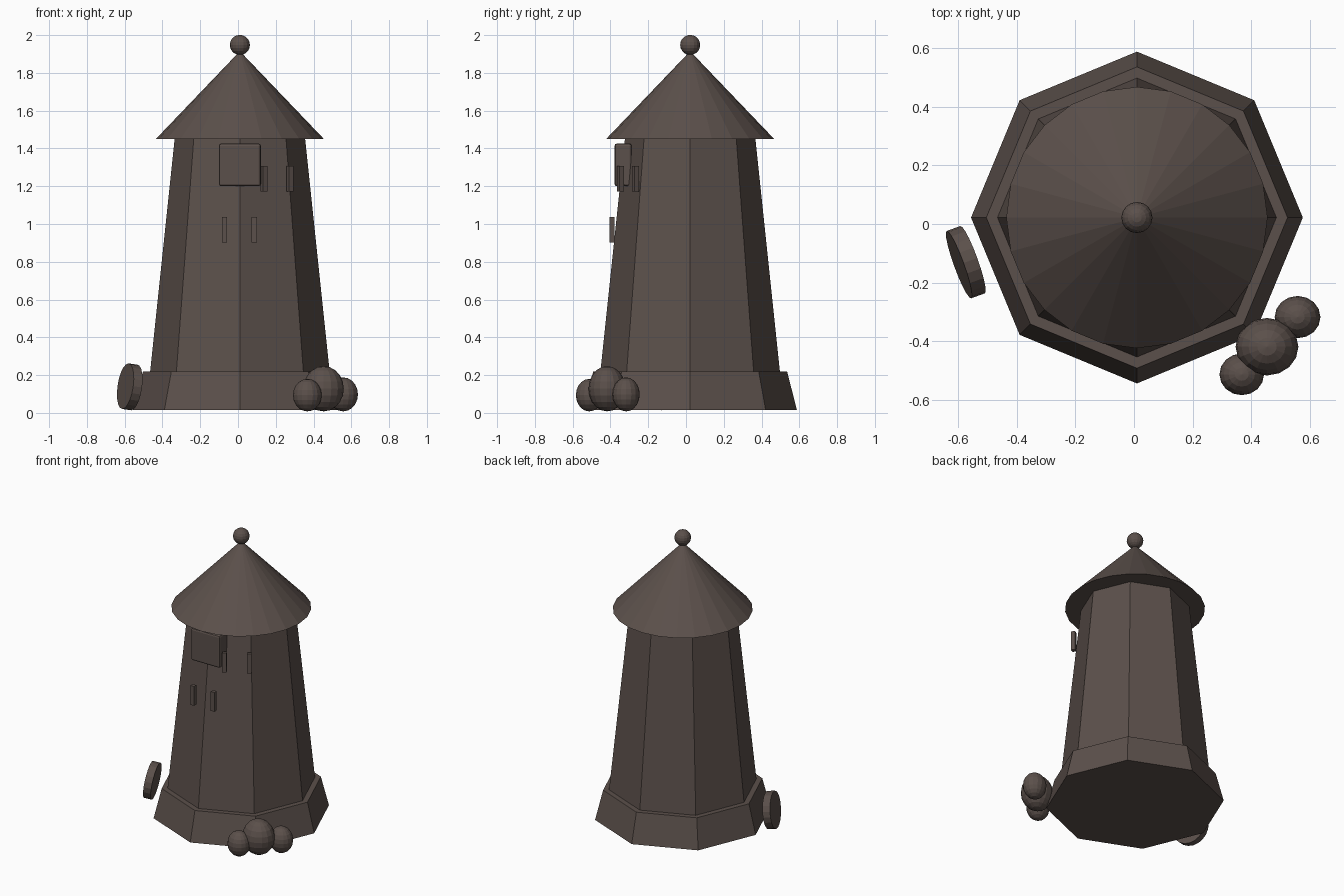
import bpy
from math import radians, cos, sin, pi

if "Cube" in bpy.data.objects:
    bpy.data.objects.remove(bpy.data.objects["Cube"])

CX, CY = 0.01, 0.022  # tower axis

mat = bpy.data.materials.new("dark_brown")
mat.diffuse_color = (0.105, 0.08, 0.07, 1)
mat.use_nodes = True
mat.node_tree.nodes["Principled BSDF"].inputs["Base Color"].default_value = mat.diffuse_color


def finish(name):
    ob = bpy.context.object
    ob.name = name
    ob.data.materials.append(mat)
    return ob


def frustum(name, sides, r1, r2, z1, z2):
    # vertices on the x axis
    bpy.ops.mesh.primitive_cone_add(vertices=sides, radius1=r1, radius2=r2, depth=z2 - z1,
                                    location=(CX, CY, (z1 + z2) / 2))
    return finish(name)


def box(name, loc, size, angle=0):
    bpy.ops.mesh.primitive_cube_add(size=1, location=loc, rotation=(0, 0, radians(angle)))
    ob = finish(name)
    ob.scale = size
    bpy.ops.object.transform_apply(location=False, rotation=False, scale=True)
    return ob


def ball(name, loc, radii, seg=16, rings=10):
    bpy.ops.mesh.primitive_uv_sphere_add(segments=seg, ring_count=rings, radius=1, location=loc)
    ob = finish(name)
    ob.scale = radii
    return ob


# octagonal tower, round roof and finial
frustum("tower_base", 8, 0.565, 0.513, 0.016, 0.22)
frustum("tower_body", 8, 0.475, 0.345, 0.22, 1.455)
frustum("roof", 24, 0.445, 0.0, 1.45, 1.915)
ball("roof_finial", (CX, CY, 1.948), (0.053,) * 3)

# front panel with softened edges
panel = box("front_panel", (CX, -0.333, 1.313), (0.222, 0.09, 0.226))
bev = panel.modifiers.new("soft_edges", 'BEVEL')
bev.width = 0.012
bev.segments = 2

# two pairs of thin upright bars, the second turned around the tower
pairs = [("front_bar", 0.007, -0.392, 0.97, 0), ("side_bar", 0.207, -0.307, 1.24, 30)]
for name, x, y, z, a in pairs:
    for side, s in (("left", -0.079), ("right", 0.079)):
        box(f"{name}_{side}", (x + s * cos(radians(a)), y + s * sin(radians(a)), z),
            (0.028, 0.026, 0.135), a)

# millstone leaning towards the wall
bpy.ops.mesh.primitive_cylinder_add(vertices=20, radius=0.122, depth=0.05,
                                    location=(-0.573, -0.13, 0.138),
                                    rotation=(0, pi / 2 + radians(8), radians(20)))
finish("leaning_disc")

# shrubs at the front right corner
ball("shrub_large", (0.453, -0.418, 0.128), (0.107, 0.098, 0.12))
ball("shrub_right", (0.557, -0.317, 0.098), (0.078, 0.072, 0.09))
ball("shrub_left", (0.367, -0.512, 0.094), (0.076, 0.071, 0.086))
